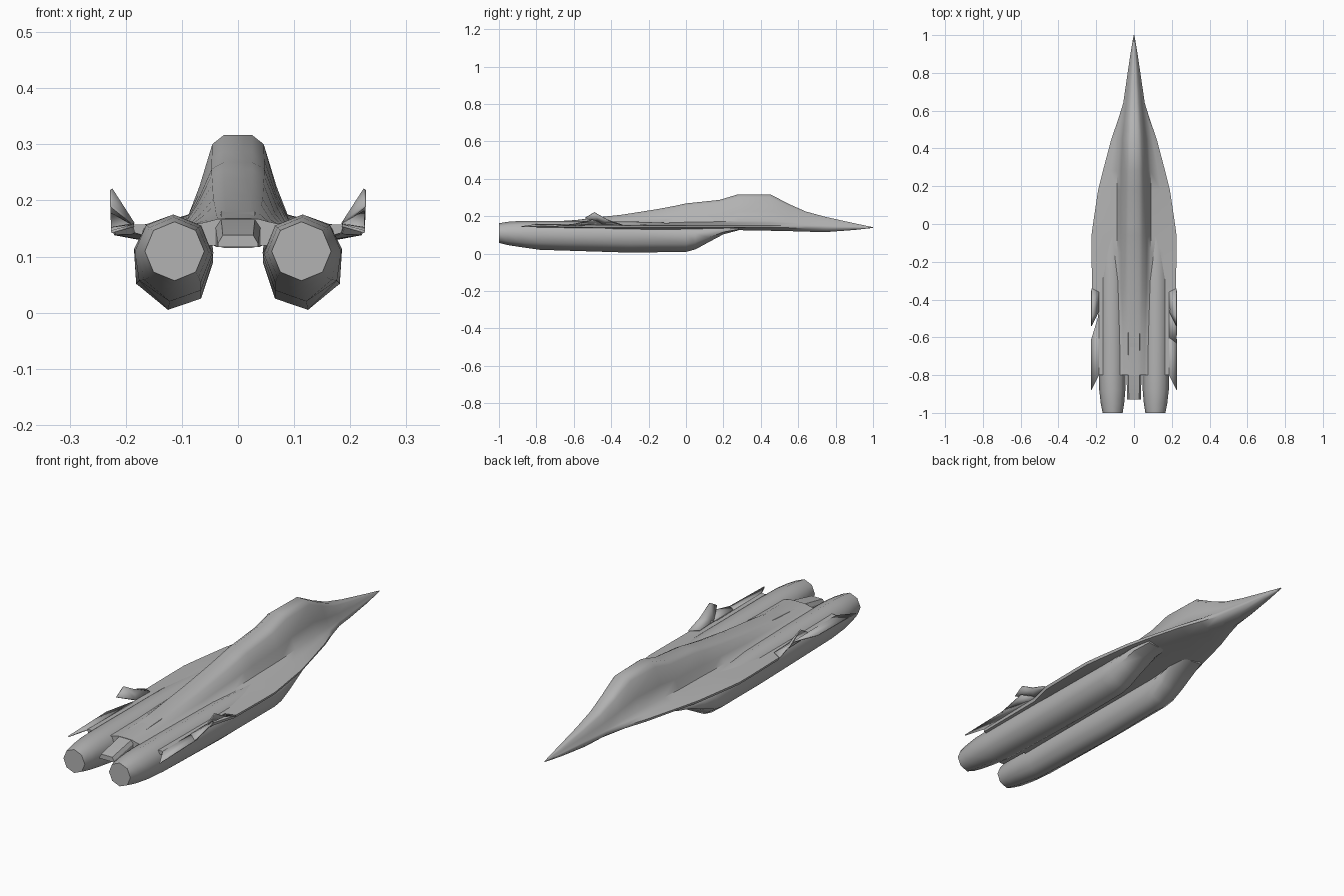
import bpy, bmesh, math

cube = bpy.data.objects.get("Cube")
if cube:
    bpy.data.objects.remove(cube, do_unlink=True)

grey = bpy.data.materials.new("hull grey")
grey.use_nodes = True
grey.diffuse_color = (0.45, 0.45, 0.45, 1)
grey.node_tree.nodes["Principled BSDF"].inputs["Base Color"].default_value = grey.diffuse_color


def finish(name, bm, angle):
    """Turn a bmesh into a shaded object with the hull colour."""
    bmesh.ops.recalc_face_normals(bm, faces=bm.faces)
    mesh = bpy.data.meshes.new(name)
    bm.to_mesh(mesh)
    bm.free()
    mesh.materials.append(grey)
    obj = bpy.data.objects.new(name, mesh)
    bpy.context.collection.objects.link(obj)
    bpy.ops.object.select_all(action='DESELECT')
    obj.select_set(True)
    bpy.context.view_layer.objects.active = obj
    bpy.ops.object.shade_smooth_by_angle(angle=math.radians(angle))
    return obj


def loft(name, rings, angle=50):
    """Skin a list of equal rings and cap both ends."""
    bm = bmesh.new()
    loops = [[bm.verts.new(point) for point in ring] for ring in rings]
    for a, b in zip(loops, loops[1:]):
        for i in range(len(a)):
            j = (i + 1) % len(a)
            bm.faces.new((a[i], a[j], b[j], b[i]))
    bm.faces.new(loops[0])
    bm.faces.new(loops[-1])
    return finish(name, bm, angle)


def mirrored_ring(y, half):
    """Full ring from the points of its +x half, top to bottom."""
    return [(x, y, z) for x, z in half] + [(-x, y, z) for x, z in reversed(half)]


def hull_section(y, top, core, edge, rim, bottom):
    """Canopy or spine on a flared deck with a thin outer rim."""
    rise = top - rim
    return mirrored_ring(y, [
        (core * 0.28, top),
        (core * 0.52, top - rise * 0.1),
        (core * 0.78, top - rise * 0.55),
        (core, rim + rise * 0.15),
        ((core + edge) / 2, rim + rise * 0.08),
        (edge, rim),
        (edge * 0.98, rim - (rim - bottom) * 0.4),
        (edge * 0.55, bottom),
    ])


# Fuselage: y, top, core half width, outer half width, rim height, bottom
loft("fuselage", [hull_section(*s) for s in (
    (1.0, 0.141, 0.002, 0.002, 0.139, 0.137),
    (0.9, 0.162, 0.017, 0.019, 0.142, 0.126),
    (0.75, 0.195, 0.037, 0.041, 0.145, 0.115),
    (0.64, 0.225, 0.052, 0.057, 0.148, 0.117),
    (0.55, 0.265, 0.065, 0.085, 0.15, 0.12),
    (0.45, 0.317, 0.078, 0.12, 0.15, 0.122),
    (0.28, 0.317, 0.088, 0.165, 0.15, 0.125),
    (0.18, 0.287, 0.09, 0.19, 0.15, 0.122),
    (0, 0.268, 0.09, 0.217, 0.15, 0.12),
    (-0.06, 0.255, 0.09, 0.225, 0.15, 0.12),
    (-0.15, 0.238, 0.088, 0.225, 0.15, 0.12),
    (-0.34, 0.208, 0.085, 0.222, 0.151, 0.12),
    (-0.45, 0.196, 0.08, 0.192, 0.153, 0.12),
    (-0.6, 0.178, 0.075, 0.19, 0.155, 0.12),
    (-0.8, 0.168, 0.07, 0.188, 0.157, 0.12),
)])

# Tail beam between the engines, tapering to a flat wedge
loft("tail_beam", [
    mirrored_ring(y, [(w * 0.75, top), (w, top - 0.015), (w, 0.117)])
    for y, w, top in ((-0.5, 0.04, 0.185), (-0.8, 0.04, 0.166), (-0.93, 0.036, 0.138))
], 30)

# Engine nacelles: eight-sided keel section blending to a round nozzle
KEEL = [(0, 1), (0.7, 0.9), (1, 0.65), (0.95, 0.28),
        (0.14, 0), (-0.7, 0.12), (-1, 0.52), (-0.72, 0.88)]
# y, centre x, half width, top, bottom, roundness
NACELLE = ((-1, 0.113, 0.053, 0.162, 0.057, 1),
           (-0.95, 0.114, 0.062, 0.17, 0.045, 1),
           (-0.88, 0.115, 0.069, 0.175, 0.034, 0.8),
           (-0.78, 0.115, 0.07, 0.175, 0.02, 0.3),
           (-0.3, 0.115, 0.07, 0.172, 0.005, 0),
           (0, 0.115, 0.07, 0.16, 0.009, 0),
           (0.05, 0.115, 0.07, 0.155, 0.022, 0),
           (0.12, 0.112, 0.068, 0.15, 0.06, 0),
           (0.2, 0.108, 0.062, 0.146, 0.103, 0),
           (0.28, 0.1, 0.05, 0.14, 0.124, 0))


def nacelle_ring(side, y, cx, half, top, bottom, roundness):
    ring = []
    for i, (u, v) in enumerate(KEEL):
        a = math.pi / 2 - i * math.tau / len(KEEL)
        u += (math.cos(a) - u) * roundness
        v += (0.5 + math.sin(a) / 2 - v) * roundness
        ring.append((side * (cx + u * half), y, bottom + v * (top - bottom)))
    return ring


for side, label in ((1, "left"), (-1, "right")):
    loft(label + "_engine", [nacelle_ring(side, *s) for s in NACELLE], 60)


def plate(name, side, points):
    """Thin flat-sided shard from an outline on the +x side."""
    bm = bmesh.new()
    face = bm.faces.new([bm.verts.new((side * x, y, z)) for x, y, z in points])
    bmesh.ops.triangulate(bm, faces=[face])
    obj = finish(name, bm, 30)
    thick = obj.modifiers.new("thickness", 'SOLIDIFY')
    thick.thickness = 0.005
    thick.offset = 0
    return obj


# Broken wing-root edges: upturned tip, then a swept rear shard
TIP, ROOT = 0.226, 0.186
for side, label in ((1, "left"), (-1, "right")):
    plate(label + "_upturned_tip", side, [
        (ROOT, -0.36, 0.156), (TIP, -0.34, 0.152), (TIP, -0.42, 0.18),
        (TIP, -0.49, 0.22), (TIP, -0.54, 0.19), (ROOT, -0.46, 0.158)])
    plate(label + "_rear_shard", side, [
        (ROOT, -0.48, 0.157), (TIP, -0.61, 0.15), (TIP, -0.88, 0.144),
        (ROOT, -0.8, 0.155)])
# The left side keeps more of its crumpled skin
plate("left_crumpled_skin", 1, [
    (ROOT, -0.44, 0.158), (TIP, -0.5, 0.18), (TIP, -0.63, 0.15), (ROOT, -0.6, 0.157)])
